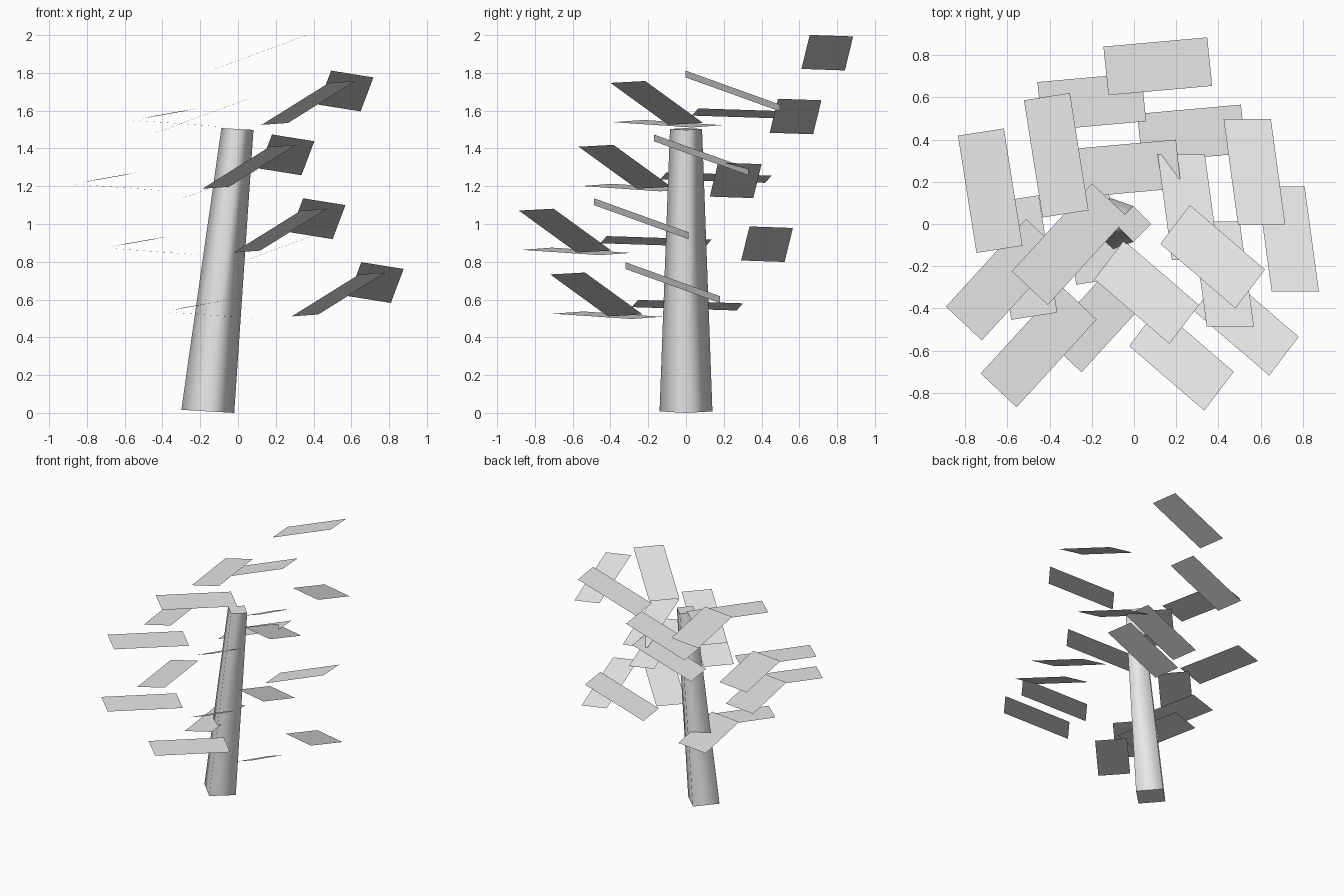
import bpy
import bmesh
from math import cos, sin, pi
from mathutils import Vector

cube = bpy.data.objects.get("Cube")
if cube:
    bpy.data.objects.remove(cube, do_unlink=True)


def make_material(name, colour):
    mat = bpy.data.materials.new(name)
    mat.use_nodes = True
    mat.diffuse_color = colour
    mat.node_tree.nodes["Principled BSDF"].inputs["Base Color"].default_value = colour
    return mat


def finish(bm, name, mat):
    mesh = bpy.data.meshes.new(name)
    bm.to_mesh(mesh)
    bm.free()
    mesh.materials.append(mat)
    obj = bpy.data.objects.new(name, mesh)
    bpy.context.collection.objects.link(obj)
    return obj


grey = make_material("plain grey", (0.8, 0.8, 0.8, 1))

# Trunk: leaning, tapered, four-sided post with soft sides and crisp caps
SIDES = 4
CAP_SLOPE = -0.058


def trunk_ring(bm, centre, radius):
    verts = []
    for i in range(SIDES):
        angle = 2 * pi * i / SIDES
        x, y = radius * cos(angle), radius * sin(angle)
        verts.append(bm.verts.new(Vector(centre) + Vector((x, y, x * CAP_SLOPE))))
    return verts


bm = bmesh.new()
bottom = trunk_ring(bm, (-0.16, 0, 0.008), 0.14)
top = trunk_ring(bm, (-0.003, 0, 1.503), 0.085)
caps = [bm.faces.new(bottom[::-1]), bm.faces.new(top)]
for i in range(SIDES):
    j = (i + 1) % SIDES
    bm.faces.new((bottom[i], bottom[j], top[j], top[i])).smooth = True
for cap in caps:
    for edge in cap.edges:
        edge.smooth = False
finish(bm, "trunk", grey)

# Leaves of one whorl: centre, half length vector, half width vector
whorl = {
    "back_leaf": ((0.113, 0.748, 1.907), (0.246, 0.022, 0.09), (-0.012, 0.115, -0.004)),
    "left_leaf": ((0.571, 0.248, 1.704), (-0.034, 0.25, -0.09), (-0.112, 0, 0.018)),
    "front_left_leaf": ((0.373, -0.155, 1.641), (0.178, -0.153, 0.111), (0.07, 0.092, 0.005)),
    "front_right_leaf": ((-0.304, -0.096, 1.531), (0.19, 0.208, -0.014), (-0.085, 0.08, 0.006)),
    "right_leaf": ((-0.369, 0.326, 1.584), (-0.044, 0.278, -0.009), (-0.109, -0.017, -0.019)),
}

# The whorl repeats down the trunk
tiers = [(0, 0, 0), (-0.313, -0.168, -0.338), (-0.148, -0.485, -0.676), (0.16, -0.319, -1.014)]

for number, shift in enumerate(tiers, 1):
    for name, leaf in whorl.items():
        centre, along, across = map(Vector, leaf)
        centre += Vector(shift)
        bm = bmesh.new()
        bm.faces.new([bm.verts.new(centre + along * a + across * b)
                      for a, b in ((-1, -1), (1, -1), (1, 1), (-1, 1))])
        finish(bm, f"{name}_tier_{number}", grey)
